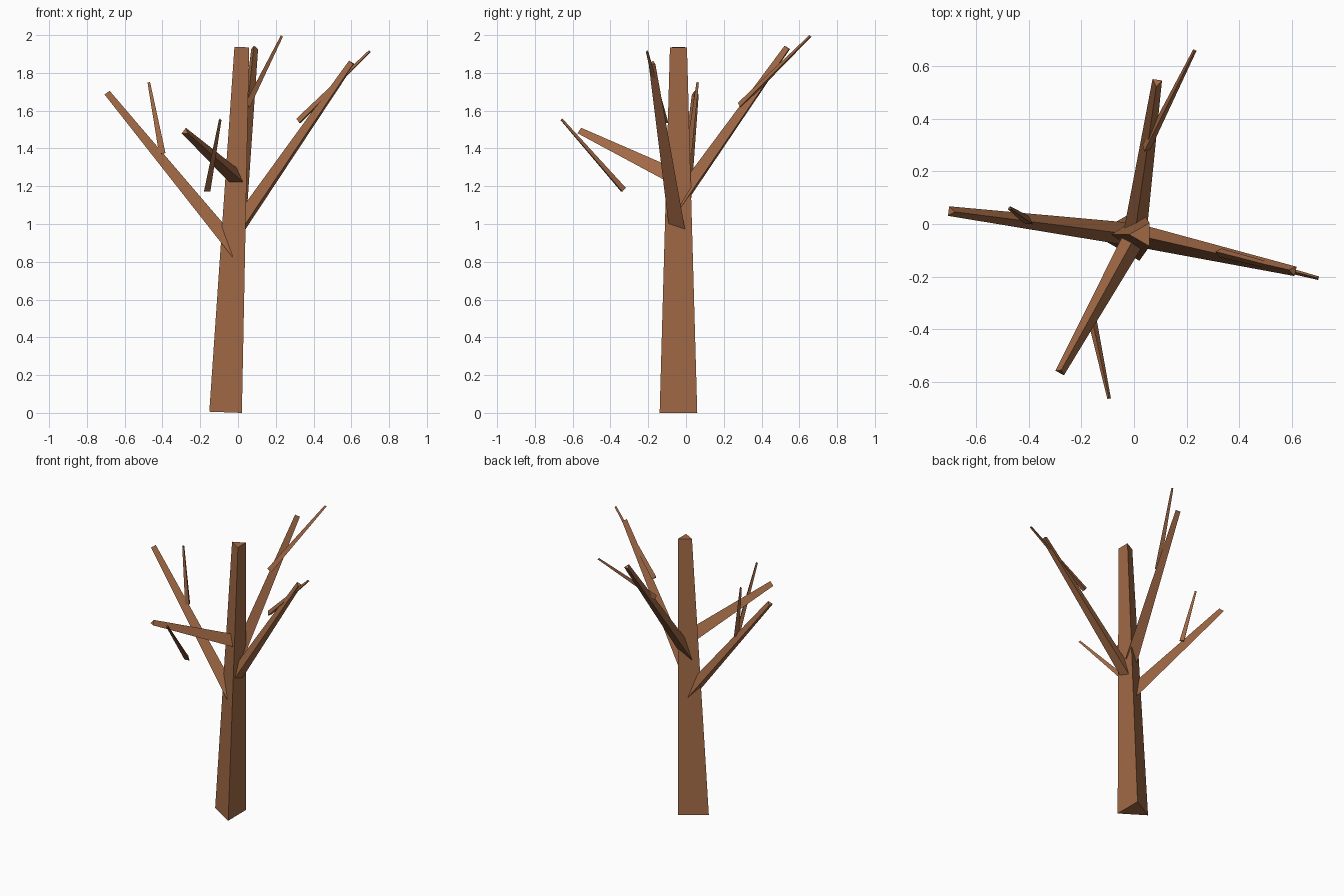
import bpy
import bmesh
from mathutils import Vector

if "Cube" in bpy.data.objects:
    bpy.data.objects.remove(bpy.data.objects["Cube"])

bark = bpy.data.materials.new("brown bark")
bark.diffuse_color = (0.36, 0.143, 0.06, 1)
bark.use_nodes = True
bark.node_tree.nodes["Principled BSDF"].inputs["Base Color"].default_value = bark.diffuse_color


def limb(name, start, end, r_start, r_end):
    """Tapered three-sided limb with one ridge facing upwards."""
    start, end = Vector(start), Vector(end)
    axis = (end - start).normalized()
    up = Vector((0, 0, 1))
    ridge = (up - axis * up.dot(axis)).normalized()
    side = axis.cross(ridge)
    bm = bmesh.new()
    rings = []
    for centre, r in ((start, r_start), (end, r_end)):
        rings.append([bm.verts.new(centre + ridge * r * c + side * r * s)
                      for c, s in ((1, 0), (-0.5, 0.866), (-0.5, -0.866))])
    a, b = rings
    for i in range(3):
        j = (i + 1) % 3
        bm.faces.new((a[i], a[j], b[j], b[i]))
    bm.faces.new(a[::-1])
    bm.faces.new(b)
    bmesh.ops.recalc_face_normals(bm, faces=bm.faces)
    mesh = bpy.data.meshes.new(name)
    bm.to_mesh(mesh)
    bm.free()
    mesh.materials.append(bark)
    obj = bpy.data.objects.new(name, mesh)
    bpy.context.collection.objects.link(obj)
    return obj


# Leaning trunk
limb("trunk", (-0.037, -0.04, 0.002), (0.033, -0.04, 1.936), 0.115, 0.052)

# Main branches, growing out of the trunk core
branches = {
    "left_branch": ((-0.006, -0.04, 0.842), (-0.696, 0.048, 1.692)),
    "right_branch": ((-0.001, -0.04, 0.970), (0.605, -0.178, 1.853)),
    "back_branch": ((0.003, -0.04, 1.105), (0.087, 0.539, 1.932)),
    "front_branch": ((0.008, -0.04, 1.232), (-0.280, -0.562, 1.490)),
}
for name, (start, end) in branches.items():
    limb(name, start, end, 0.050, 0.021)

# Thin twigs beside the branches
twigs = {
    "left_twig": ((-0.400, 0.010, 1.372), (-0.472, 0.060, 1.750)),
    "right_twig": ((0.322, -0.108, 1.543), (0.698, -0.205, 1.914)),
    "back_twig": ((0.045, 0.287, 1.627), (0.230, 0.658, 1.994)),
    "front_twig": ((-0.165, -0.333, 1.178), (-0.095, -0.660, 1.553)),
}
for name, (start, end) in twigs.items():
    limb(name, start, end, 0.020, 0.008)
